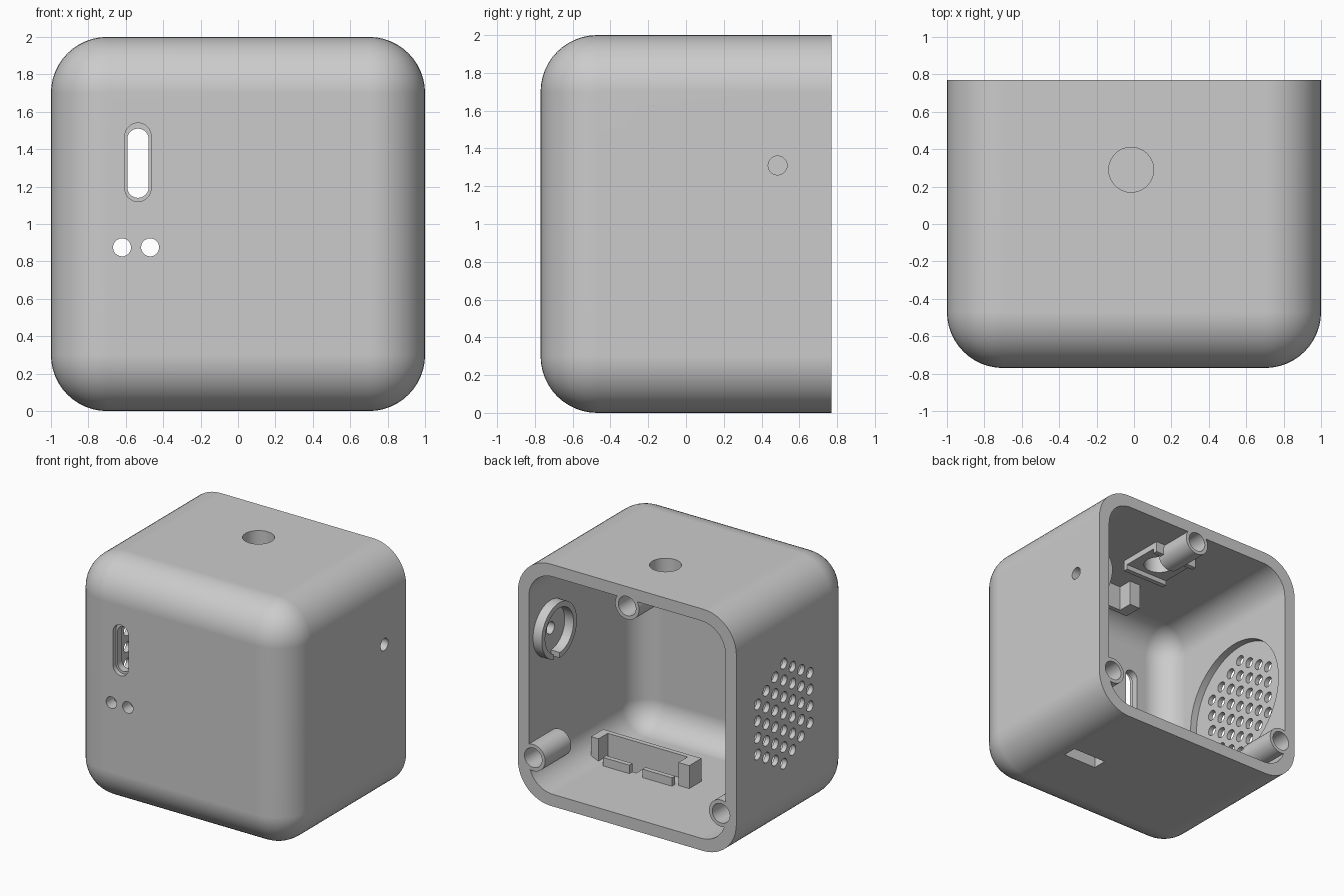
import bpy
import bmesh
from math import cos, sin, pi

old = bpy.data.objects.get("Cube")
if old:
    bpy.data.objects.remove(old, do_unlink=True)

grey = bpy.data.materials.new("plain grey")
grey.use_nodes = True
grey.diffuse_color = (0.6, 0.6, 0.6, 1)
grey.node_tree.nodes["Principled BSDF"].inputs["Base Color"].default_value = (0.6, 0.6, 0.6, 1)

PLACE = {
    "x": lambda u, v, w: (w, u, v),
    "y": lambda u, v, w: (u, w, v),
    "z": lambda u, v, w: (u, v, w),
}


def finish(name, bm):
    bmesh.ops.recalc_face_normals(bm, faces=bm.faces)
    mesh = bpy.data.meshes.new(name)
    bm.to_mesh(mesh)
    bm.free()
    mesh.materials.append(grey)
    obj = bpy.data.objects.new(name, mesh)
    bpy.context.collection.objects.link(obj)
    return obj


def disc(u, v, r, n=48, stretch=0):
    """Circle outline, or an upright slot when stretched."""
    pts = []
    for i in range(n):
        a = 2 * pi * (i + 0.5) / n
        shift = stretch if sin(a) > 0 else -stretch
        pts.append((u + r * cos(a), v + r * sin(a) + shift))
    return pts


def rect(u0, u1, v0, v1):
    return [(u0, v0), (u1, v0), (u1, v1), (u0, v1)]


def prism(name, outlines, axis, lo, hi):
    """Extrude one or more outlines along an axis."""
    bm = bmesh.new()
    for pts in outlines:
        ends = [[bm.verts.new(PLACE[axis](u, v, w)) for u, v in pts] for w in (lo, hi)]
        bm.faces.new(ends[0])
        bm.faces.new(ends[1])
        for i in range(len(pts)):
            j = (i + 1) % len(pts)
            bm.faces.new((ends[0][i], ends[0][j], ends[1][j], ends[1][i]))
    return finish(name, bm)


def rounded_box(name, half, front, back, z0, z1, radius):
    """Box rounded everywhere except at its back end."""
    bm = bmesh.new()
    bmesh.ops.create_cube(bm, size=1)
    for v in bm.verts:
        v.co = (half if v.co.x > 0 else -half,
                back if v.co.y > 0 else front,
                z1 if v.co.z > 0 else z0)
    edges = [e for e in bm.edges if min(v.co.y for v in e.verts) < back - 0.01]
    bmesh.ops.bevel(bm, geom=edges, offset=radius, segments=12, profile=0.5, affect="EDGES")
    return finish(name, bm)


def combine(obj, tool, operation="DIFFERENCE"):
    mod = obj.modifiers.new("combine", "BOOLEAN")
    mod.operation = operation
    mod.solver = "EXACT"
    mod.object = tool
    bpy.context.view_layer.objects.active = obj
    bpy.ops.object.modifier_apply(modifier=mod.name)
    bpy.data.objects.remove(tool, do_unlink=True)


# Hollow shell, open at the back
shell = rounded_box("shell", 1, -0.77, 0.77, 0, 2, 0.3)
combine(shell, rounded_box("interior", 0.9, -0.67, 1, 0.1, 1.9, 0.22))

# Screw posts along the rim
posts = [(0, 1.84), (0.86, 0.355), (-0.86, 0.355)]
combine(shell, prism("posts", [disc(x, z, 0.11) for x, z in posts], "y", 0.43, 0.77), "UNION")
combine(shell, prism("screw_holes", [disc(x, z, 0.08) for x, z in posts], "y", 0.5, 0.9))

# Front slot with its shallow step, and two round holes
combine(shell, prism("slot_step", [disc(-0.535, 1.33, 0.07, stretch=0.14)], "y", -0.9, -0.73))
combine(shell, prism("front_holes", [disc(-0.535, 1.325, 0.057, stretch=0.128),
                                     disc(-0.62, 0.875, 0.048), disc(-0.47, 0.875, 0.048)],
                     "y", -0.9, -0.5))

# Speaker recess and hexagonal grille
combine(shell, prism("speaker_recess", [disc(0.155, 0.985, 0.535, 64)], "x", -0.96, -0.8))
pitch, grille = 0.138, []
for col in range(-3, 4):
    count = 7 - abs(col)
    for row in range(count):
        grille.append(disc(0.15 + col * 0.114, 0.98 + (row - (count - 1) / 2) * pitch, 0.043, 20))
combine(shell, prism("grille_holes", grille, "x", -1.1, -0.85))

# Side, top and floor openings
combine(shell, prism("side_hole", [disc(0.485, 1.31, 0.05)], "x", 0.8, 1.1))
combine(shell, prism("top_hole", [disc(-0.015, 0.29, 0.12)], "z", 1.8, 2.1))
combine(shell, prism("floor_slot", [rect(0.385, 0.695, -0.02, 0.1)], "z", -0.1, 0.15))

# Button ring inside the side wall
ring = prism("button_ring", [disc(0.485, 1.31, 0.23)], "x", 0.82, 0.91)
combine(ring, prism("ring_bore", [disc(0.485, 1.31, 0.185)], "x", 0.7, 1))
combine(ring, prism("ring_gap", [rect(0.48, 0.56, 1, 1.2)], "x", 0.7, 1))

# Square frame below the top hole, with two rails
frame = prism("top_frame", [rect(-0.22, 0.18, 0.09, 0.49)], "z", 1.85, 1.91)
combine(frame, prism("frame_bore", [disc(-0.015, 0.29, 0.12)], "z", 1.7, 2))
rails = prism("top_rails", [rect(-0.22, 0.18, 0.09, 0.13), rect(-0.22, 0.18, 0.45, 0.49)],
              "z", 1.81, 1.855)

# Ceiling bracket
hanger = prism("ceiling_bracket", [rect(-0.16, -0.06, -0.28, -0.12), rect(0.36, 0.46, -0.28, -0.12),
                                   rect(-0.06, 0.36, -0.28, -0.24)], "z", 1.69, 1.91)

# Floor holder around the slot, with low lips
holder = prism("floor_holder", [[(-0.1, -0.06), (0.8, -0.06), (0.8, 0.1), (0.73, 0.1), (0.73, -0.02),
                                 (0, -0.02), (0, 0.1), (-0.1, 0.1)]], "z", 0.09, 0.29)
lips = prism("floor_lips", [rect(0.03, 0.3, 0.1, 0.14), rect(0.42, 0.66, 0.1, 0.14)],
             "z", 0.09, 0.17)

# Smooth curves, crisp edges
parts = [shell, ring, frame, rails, hanger, holder, lips]
for obj in bpy.context.selected_objects:
    obj.select_set(False)
for obj in parts:
    obj.select_set(True)
bpy.context.view_layer.objects.active = shell
bpy.ops.object.shade_smooth_by_angle(angle=pi / 6)
for obj in parts:
    obj.modifiers.new("even_shading", "WEIGHTED_NORMAL").keep_sharp = True
